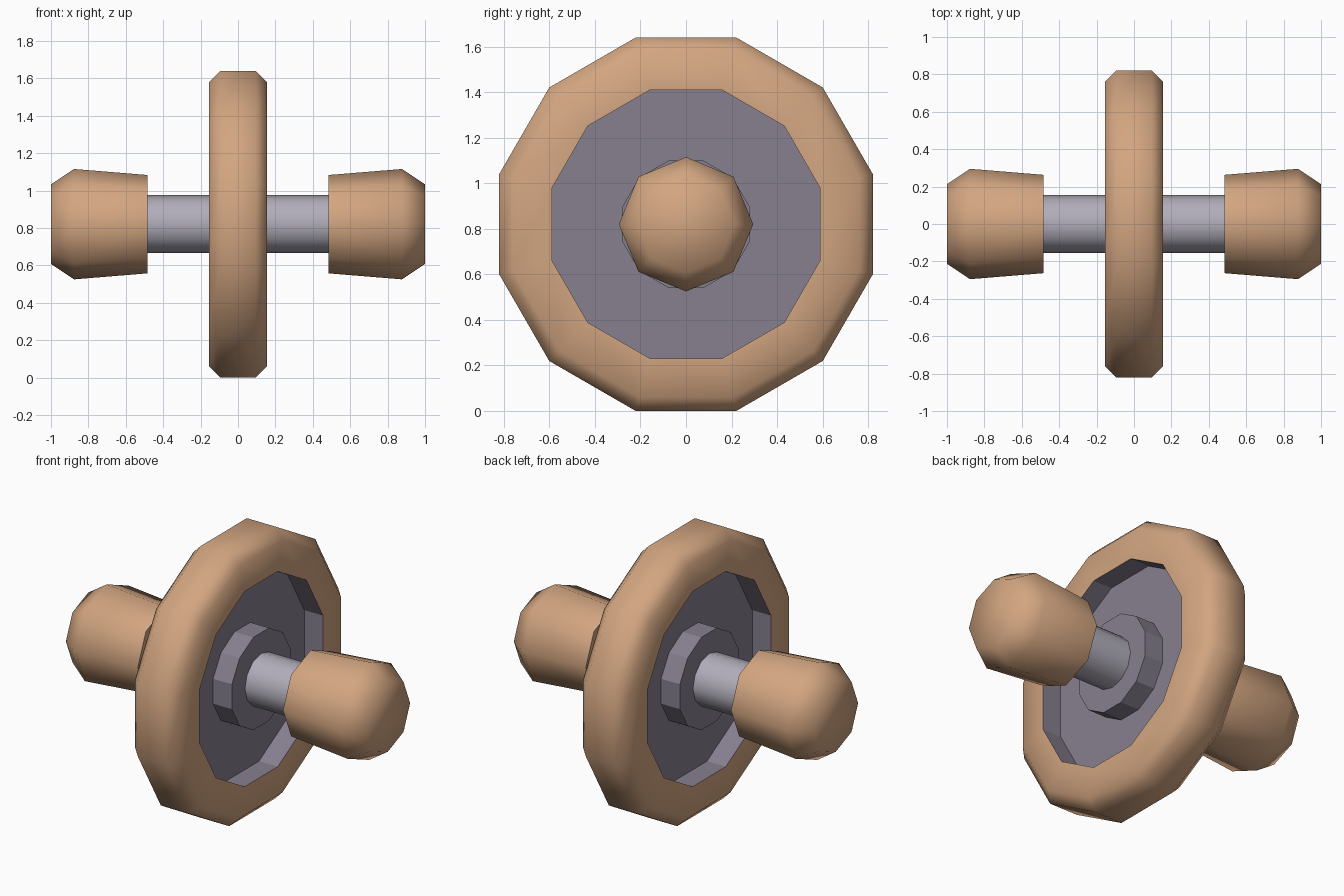
import bpy, bmesh
from math import sin, cos, tau, radians

AXLE_Z = 0.82

old = bpy.data.objects.get("Cube")
if old:
    bpy.data.objects.remove(old, do_unlink=True)


def material(name, rgb):
    mat = bpy.data.materials.new(name)
    mat.use_nodes = True
    mat.diffuse_color = (*rgb, 1)
    mat.node_tree.nodes["Principled BSDF"].inputs["Base Color"].default_value = (*rgb, 1)
    return mat


WOOD = material("tan wood", (0.65, 0.38, 0.22))
DARK = material("dark purple grey", (0.24, 0.215, 0.275))
STEEL = material("light steel grey", (0.44, 0.42, 0.49))


def lathe(name, profile, sides, mats, phase=0.0, ring=False, smooth=0):
    """Spin (x, radius) points round the x axis; a ring closes on itself, otherwise the ends are capped."""
    bm = bmesh.new()
    loops = []
    for x, r in profile:
        angles = [radians(phase) + tau * i / sides for i in range(sides)]
        loops.append([bm.verts.new((x, r * cos(a), r * sin(a))) for a in angles])
    pairs = list(zip(loops, loops[1:]))
    if ring:
        pairs.append((loops[-1], loops[0]))
    else:
        bm.faces.new(loops[0])
        bm.faces.new(loops[-1])
    for a, b in pairs:
        for i in range(sides):
            j = (i + 1) % sides
            bm.faces.new((a[i], a[j], b[j], b[i]))
    bmesh.ops.recalc_face_normals(bm, faces=bm.faces)
    mesh = bpy.data.meshes.new(name)
    bm.to_mesh(mesh)
    bm.free()
    for mat in mats:
        mesh.materials.append(mat)
    obj = bpy.data.objects.new(name, mesh)
    obj.location.z = AXLE_Z
    bpy.context.collection.objects.link(obj)
    if smooth:
        bpy.ops.object.select_all(action="DESELECT")
        obj.select_set(True)
        bpy.context.view_layer.objects.active = obj
        bpy.ops.object.shade_smooth_by_angle(angle=radians(smooth))
    return obj


# Wheel rim with bevelled tread; its inner wall takes the disc colour and stays faceted
half_rim = [(0.155, 0.61), (0.155, 0.787), (0.095, 0.849)]
rim = lathe("wheel_rim", half_rim + [(-x, r) for x, r in reversed(half_rim)],
            12, [WOOD, DARK], phase=15, ring=True, smooth=62)
for face in rim.data.polygons:
    if face.center.yz.length < 0.6 and abs(face.normal.x) < 0.5:
        face.material_index = 1
        face.use_smooth = False

# Recessed disc and raised hub
lathe("wheel_disc", [(-0.03, 0.61), (0.03, 0.61)], 12, [DARK], phase=15)
lathe("wheel_hub", [(-0.155, 0.29), (0.155, 0.29)], 12, [DARK], phase=15)

# Axle through the wheel
lathe("axle", [(-0.5, 0.155), (0.5, 0.155)], 12, [STEEL], smooth=40)

# Flared grips with a tapered end, one on each side
grip = [(0.485, 0.263), (0.877, 0.295), (1.0, 0.213)]
for side, s in (("left", 1), ("right", -1)):
    lathe(side + "_handle", [(s * x, r) for x, r in grip], 8, [WOOD], smooth=62)
